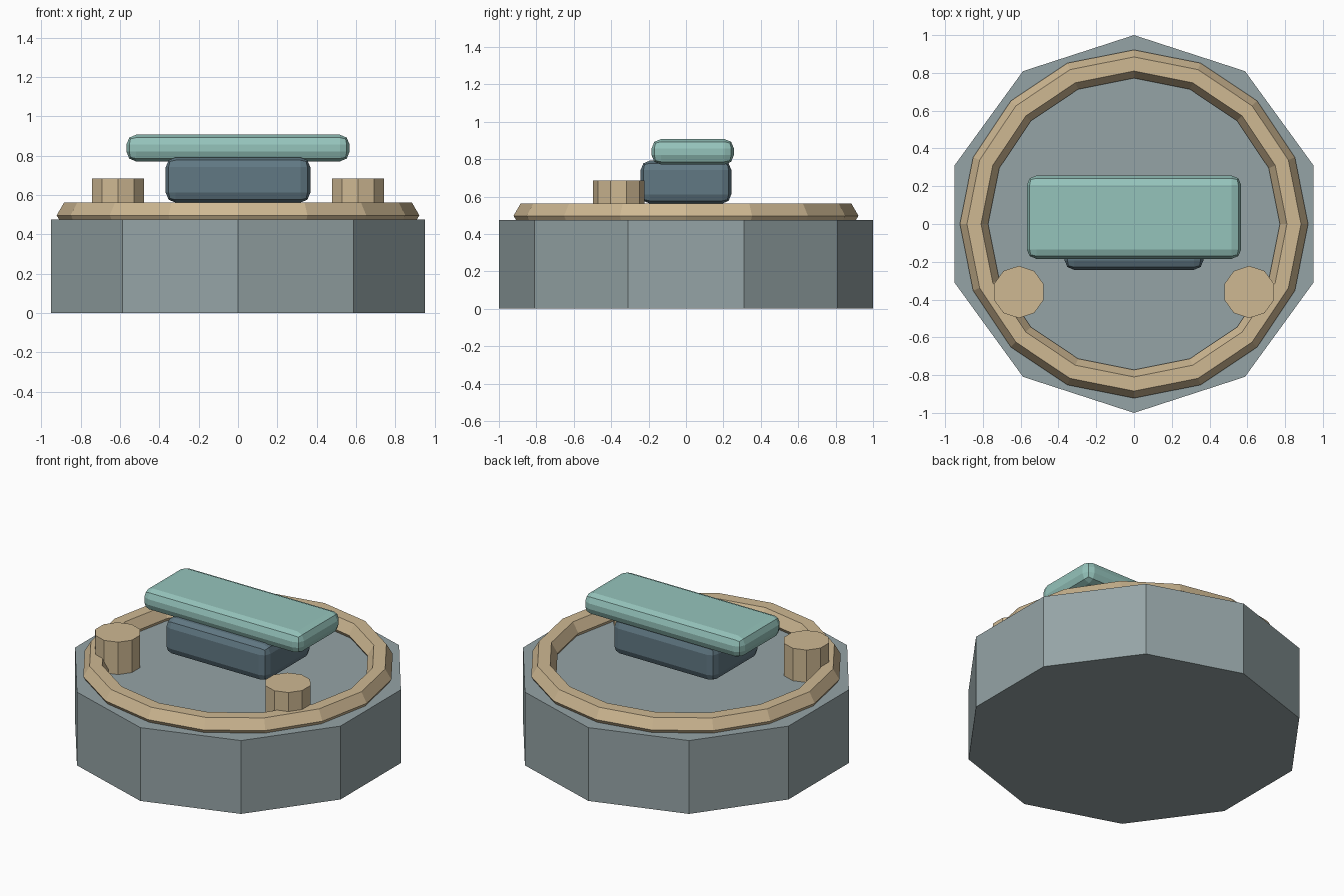
import bpy

if "Cube" in bpy.data.objects:
    bpy.data.objects.remove(bpy.data.objects["Cube"])


def material(name, rgb):
    m = bpy.data.materials.new(name)
    m.diffuse_color = (*rgb, 1)
    m.use_nodes = True
    m.node_tree.nodes["Principled BSDF"].inputs["Base Color"].default_value = m.diffuse_color
    return m


STONE = material("stone", (0.30, 0.37, 0.38))
TAN = material("tan", (0.62, 0.48, 0.29))
SLATE = material("slate", (0.12, 0.19, 0.23))
TEAL = material("teal", (0.30, 0.55, 0.50))


def finish(name, mat):
    ob = bpy.context.object
    ob.name = ob.data.name = name
    ob.data.materials.append(mat)
    return ob


def drum(name, x, y, radius, z0, z1, mat):
    bpy.ops.mesh.primitive_cylinder_add(
        vertices=10, radius=radius, depth=z1 - z0, location=(x, y, (z0 + z1) / 2))
    return finish(name, mat)


def rounded_box(name, y, z, size, bevel, mat):
    bpy.ops.mesh.primitive_cube_add(size=1, location=(0, y, z))
    ob = finish(name, mat)
    ob.scale = size
    bpy.ops.object.transform_apply(location=False, rotation=False, scale=True)
    mod = ob.modifiers.new("rounded_edges", "BEVEL")
    mod.width = bevel
    mod.segments = 2
    return ob


# Ten-sided base
drum("base", 0, 0, 1.0, 0, 0.475, STONE)

# Rim ring with a hexagonal section, half sunk into the base
bpy.ops.mesh.primitive_torus_add(
    major_segments=16, minor_segments=6, major_radius=0.847, minor_radius=0.075,
    location=(0, 0, 0.497))
finish("rim_ring", TAN)

# Pair of front studs
for side, x in (("left", -0.61), ("right", 0.61)):
    drum(side + "_stud", x, -0.36, 0.138, 0.465, 0.685, TAN)

# Central block and the slab on top of it
rounded_box("centre_block", 0, 0.677, (0.735, 0.485, 0.23), 0.05, SLATE)
rounded_box("top_slab", 0.036, 0.839, (1.135, 0.44, 0.136), 0.05, TEAL)
